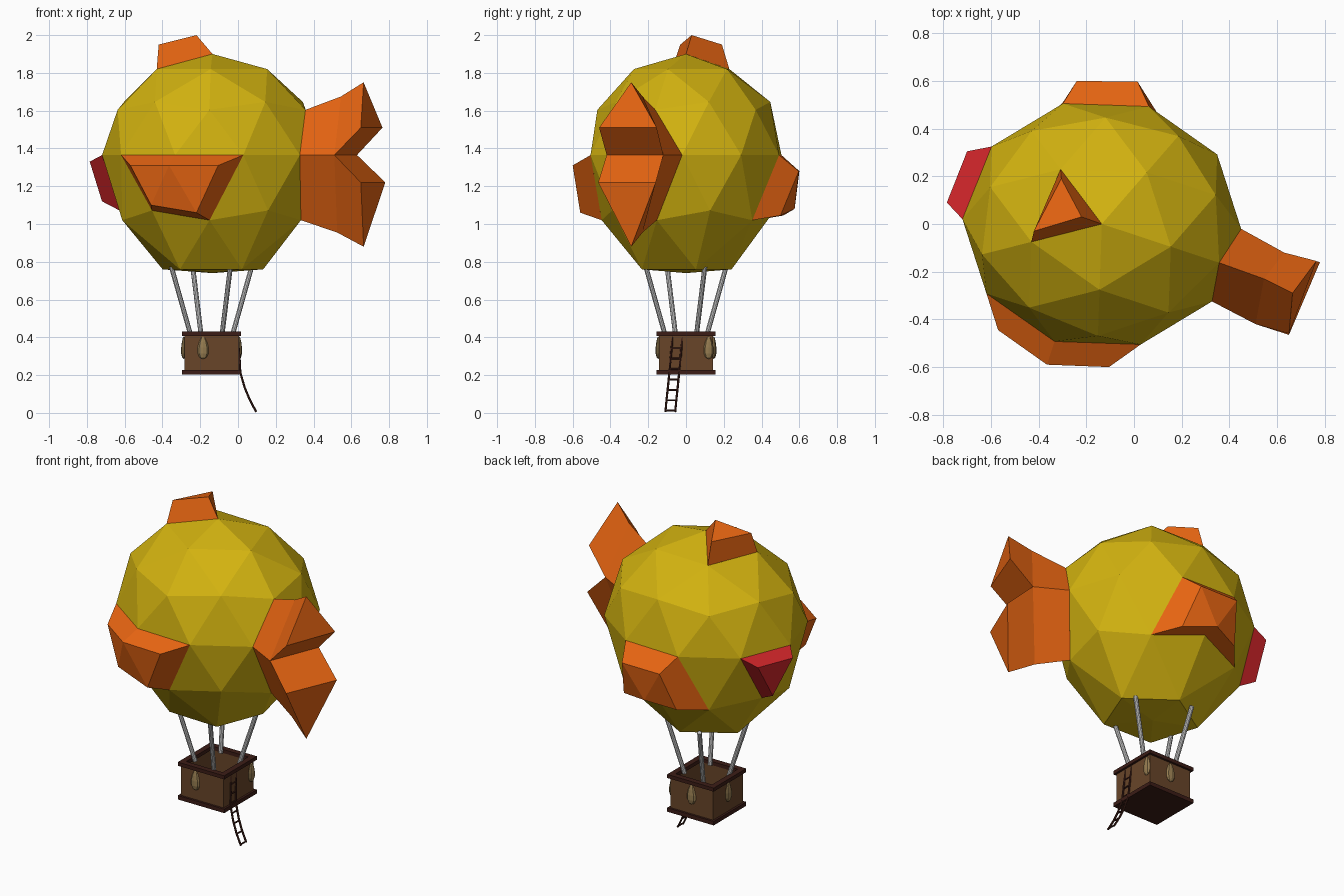
import bpy, bmesh, math
from mathutils import Vector, Matrix

if "Cube" in bpy.data.objects:
    bpy.data.objects.remove(bpy.data.objects["Cube"])

CX = -0.135


def mat(name, r, g, b):
    m = bpy.data.materials.new(name)
    m.diffuse_color = (r, g, b, 1)
    m.use_nodes = True
    m.node_tree.nodes["Principled BSDF"].inputs["Base Color"].default_value = m.diffuse_color
    return m


YELLOW = mat("yellow", .65, .45, .005)
ORANGE = mat("orange", .80, .13, .006)
RED = mat("red", .62, .018, .022)
BROWN = mat("brown", .14, .06, .022)
DARK = mat("dark_brown", .045, .012, .008)
TAN = mat("tan", .30, .20, .08)


def finish(name, bm, material=None):
    bmesh.ops.recalc_face_normals(bm, faces=bm.faces[:])
    me = bpy.data.meshes.new(name)
    bm.to_mesh(me)
    bm.free()
    ob = bpy.data.objects.new(name, me)
    bpy.context.collection.objects.link(ob)
    if material:
        me.materials.append(material)
    return ob


def box(bm, center, size):
    bmesh.ops.create_cube(bm, size=1, matrix=Matrix.Translation(center) @ Matrix.Diagonal((*size, 1)))


def rod(bm, a, b, r, sides):
    a, b = Vector(a), Vector(b)
    rot = (b - a).to_track_quat('Z', 'Y').to_matrix().to_4x4()
    bmesh.ops.create_cone(bm, cap_ends=True, segments=sides, radius1=r, radius2=r,
                          depth=(b - a).length, matrix=Matrix.Translation((a + b) / 2) @ rot)


def shape(p):
    """Unit sphere point to the stretched, flat-bottomed balloon."""
    x, y, z = p[0] * .585, p[1] * .525, p[2]
    if z < -.95:
        h = .74
    elif z < -.7:
        h, x, y = .76, x * .91, y * .94 - .018
    else:
        h = 1.365 + z * (.535 if z > 0 else .656)
    v = Matrix.Rotation(math.radians(-2), 3, 'Z') @ Vector((x, y, 0))
    return Vector((v.x + CX, v.y, h))


def pt(z, deg):
    r, a = math.sqrt(max(0, 1 - z * z)), math.radians(deg)
    return shape((r * math.cos(a), r * math.sin(a), z))


# balloon points where fins start: equator, lower originals and lower midpoints
def eq(d): return pt(0, d)
def lo(d): return pt(-.4472, d)
def lm(d): return pt(-.5257, d)


fins = {
    "front_fin": (ORANGE, [[eq(252), eq(288), lm(270), lo(234), eq(216)],
                           [(-.365, -.59, 1.31), (-.105, -.60, 1.31), (-.22, -.56, 1.06),
                            (-.46, -.50, 1.10), (-.57, -.445, 1.31)]]),
    "back_fin": (ORANGE, [[lo(90), lm(54), eq(72), eq(108), lm(126)],
                          [(-.12, .575, 1.08), (.07, .50, 1.045), (.015, .597, 1.28),
                           (-.24, .60, 1.28), (-.295, .515, 1.045)]]),
    "side_fin": (RED, [[eq(144), eq(180), lo(162)],
                       [(-.70, .305, 1.33), (-.785, .09, 1.33), (-.72, .19, 1.12)]]),
    "top_fin": (ORANGE, [[pt(1, 0), pt(.8507, 126), pt(.8507, 198)],
                         [(-.22, .03, 2.0), (-.305, .19, 1.95), (-.42, -.03, 1.95)]]),
    "upper_tail": (ORANGE, [[eq(0), eq(-36), pt(.4472, -18)],
                            [(.63, -.12, 1.365), (.51, -.42, 1.365), (.545, -.23, 1.675)],
                            [(.765, -.155, 1.51), (.65, -.46, 1.51), (.665, -.29, 1.75)]]),
    "lower_tail": (ORANGE, [[eq(0), eq(-36), lm(-18)],
                            [(.63, -.12, 1.365), (.51, -.42, 1.365), (.525, -.23, .955)],
                            [(.78, -.16, 1.22), (.65, -.465, 1.22), (.665, -.29, .88)]]),
}

# fins: walls between loops, fan cap at the end
for name, (material, loops) in fins.items():
    bm = bmesh.new()
    rings = [[bm.verts.new(p) for p in loop] for loop in loops]
    n = len(rings[0])
    for a, b in zip(rings, rings[1:]):
        for i in range(n):
            j = (i + 1) % n
            bm.faces.new((a[i], a[j], b[j], b[i]))
    end = rings[-1]
    for i in range(1, n - 1):
        bm.faces.new((end[0], end[i], end[i + 1]))
    finish(name, bm, material)

# balloon: icosphere with the faces under the fins removed
bm = bmesh.new()
bmesh.ops.create_icosphere(bm, subdivisions=2, radius=1)
for v in bm.verts:
    v.co = shape((v.co.y, -v.co.x, v.co.z))
covered = [f for f in bm.faces if any(
    all(any((v.co - p).length < .015 for p in loops[0]) for v in f.verts)
    for _, loops in fins.values())]
bmesh.ops.delete(bm, geom=covered, context='FACES')
finish("balloon", bm, YELLOW)

# struts from basket to balloon
bm = bmesh.new()
for k in range(4):
    r = Matrix.Rotation(k * math.pi / 2, 3, 'Z')
    o = Vector((CX - .005, 0, 0))
    rod(bm, o + r @ Vector((.11, .055, .41)), o + r @ Vector((.213, .10, .775)), .013, 10)
finish("struts", bm)

# basket: open box of four walls, floor plate and rim
BX = -.14
walls, trim = bmesh.new(), bmesh.new()
for s in (-1, 1):
    box(walls, (BX + s * .136, 0, .315), (.016, .288, .2))
    box(walls, (BX, s * .136, .315), (.256, .016, .2))
    box(trim, (BX + s * .140, 0, .419), (.034, .314, .022))
    box(trim, (BX, s * .140, .419), (.246, .034, .022))
box(trim, (BX, 0, .214), (.314, .314, .024))
finish("basket", walls, BROWN)
finish("basket_trim", trim, DARK)

# sandbags hung on the walls
bm = bmesh.new()
for x, y, thin in ((-.185, -.147, 1), (-.14, .147, 1), (-.287, 0, 0), (.007, .12, 0)):
    sx, sy = (.029, .014) if thin else (.014, .026)
    g = bmesh.ops.create_uvsphere(bm, u_segments=8, v_segments=6, radius=1)
    for v in g["verts"]:
        t = 1 - .3 * v.co.z
        v.co = (x + v.co.x * sx * t, y + v.co.y * sy * t, .345 + v.co.z * .06)
finish("sandbags", bm, TAN)

# rope ladder: two bent rails and rungs
path = [Vector(p) for p in ((-.002, -.045, .41), (.008, -.055, .29), (.012, -.062, .215),
                            (.035, -.07, .135), (.062, -.077, .07), (.096, -.083, .006))]
half = Vector((0, .026, 0))
bm = bmesh.new()
for a, b in zip(path, path[1:]):
    for s in (-1, 1):
        rod(bm, a + s * half, b + s * half, .006, 6)
for k in range(8):
    z = .012 + k * .055
    for a, b in zip(path, path[1:]):
        if b.z <= z <= a.z:
            c = a.lerp(b, (a.z - z) / (a.z - b.z))
            rod(bm, c - half, c + half, .005, 6)
finish("ladder", bm, DARK)
